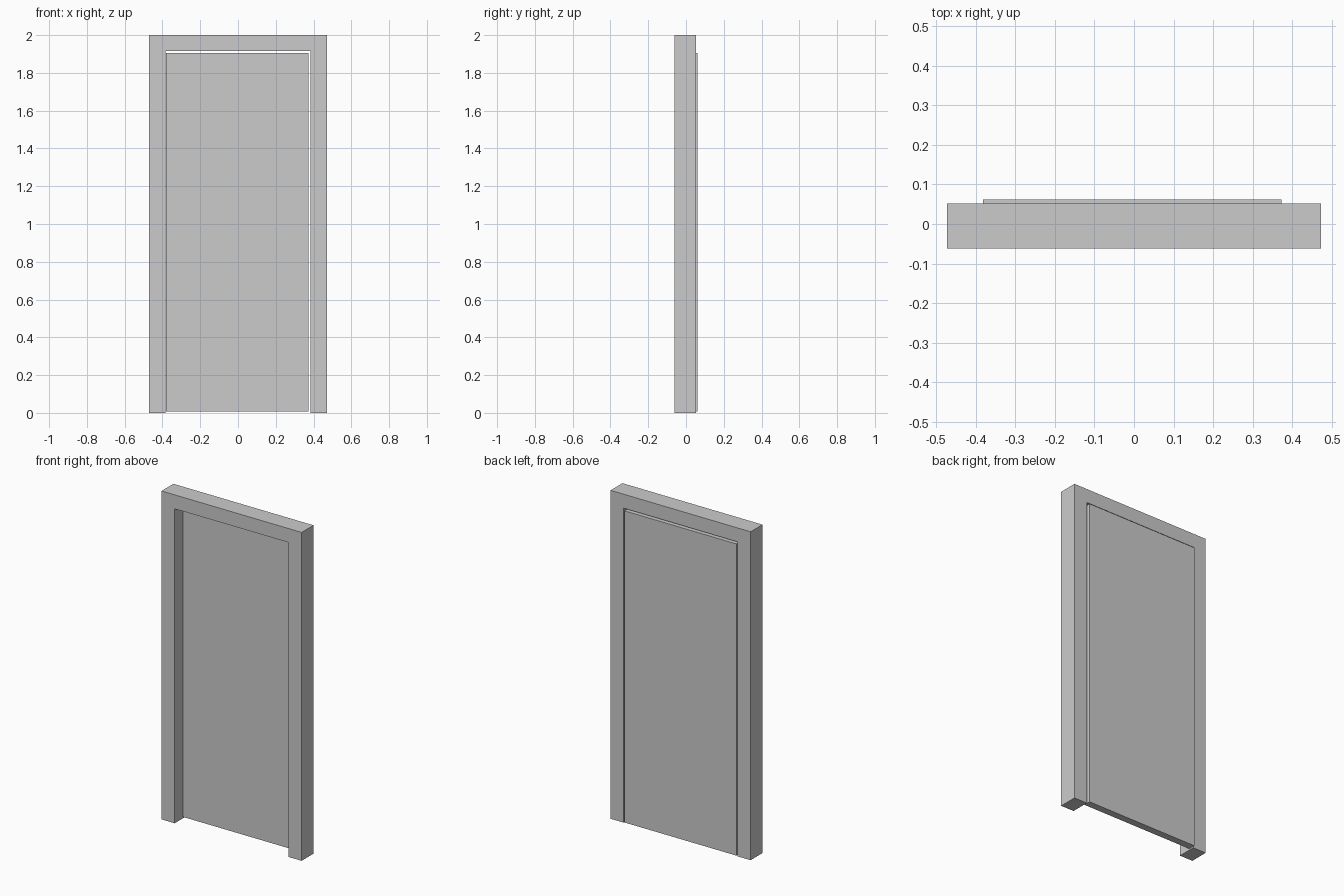
import bpy
import bmesh

cube = bpy.data.objects.get("Cube")
if cube:
    bpy.data.objects.remove(cube, do_unlink=True)

# Single grey finish
grey = bpy.data.materials.new("light_grey")
grey.use_nodes = True
colour = (0.6, 0.6, 0.6, 1)
grey.diffuse_color = colour
grey.node_tree.nodes["Principled BSDF"].inputs["Base Color"].default_value = colour


def extrude_profiles(name, profiles, y_front, y_back):
    """Extrude adjoining x-z polygons from y_front to y_back as one mesh."""
    bm = bmesh.new()
    faces = [bm.faces.new([bm.verts.new((x, y_front, z)) for x, z in p])
             for p in profiles]
    bmesh.ops.remove_doubles(bm, verts=bm.verts, dist=0.0001)
    result = bmesh.ops.extrude_face_region(bm, geom=bm.faces[:], use_keep_orig=True)
    moved = [v for v in result["geom"] if isinstance(v, bmesh.types.BMVert)]
    bmesh.ops.translate(bm, verts=moved, vec=(0, y_back - y_front, 0))
    bmesh.ops.recalc_face_normals(bm, faces=bm.faces)
    mesh = bpy.data.meshes.new(name)
    bm.to_mesh(mesh)
    bm.free()
    mesh.materials.append(grey)
    obj = bpy.data.objects.new(name, mesh)
    bpy.context.collection.objects.link(obj)
    return obj


# Mitred frame: two jambs and a header
OUT, INN, TOP, HEAD = 0.472, 0.383, 2.0, 1.915
right_jamb = [(-OUT, 0), (-INN, 0), (-INN, HEAD), (-OUT, TOP)]
left_jamb = [(-x, z) for x, z in reversed(right_jamb)]
header = [(-OUT, TOP), (-INN, HEAD), (INN, HEAD), (OUT, TOP)]
extrude_profiles("door_frame", [right_jamb, header, left_jamb], -0.062, 0.052)

# Door leaf, set toward the back with a gap at the top and left
leaf = [(-0.382, 0.008), (0.372, 0.008), (0.372, 1.906), (-0.382, 1.906)]
extrude_profiles("door_leaf", [leaf], 0.018, 0.062)
